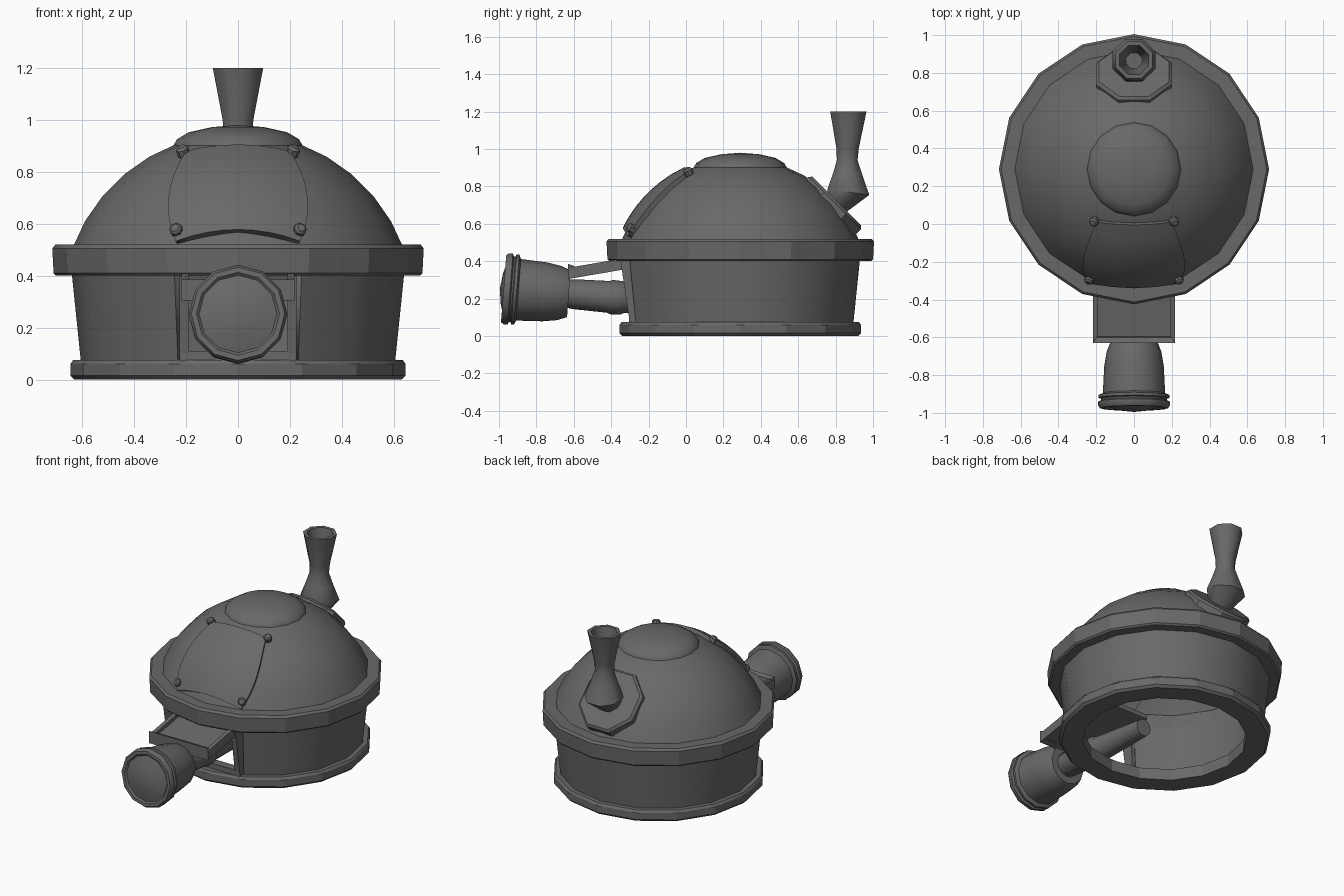
import bpy, bmesh, math
from math import sin, cos, radians, pi
from mathutils import Matrix, Vector

cube = bpy.data.objects.get("Cube")
if cube:
    bpy.data.objects.remove(cube, do_unlink=True)

CENTRE_Y = 0.29
DOME_Z, DOME_R = 0.27, 0.68
BODY = Matrix.Translation((0, CENTRE_Y, 0))

iron = bpy.data.materials.new("dark_iron")
iron.use_nodes = True
GREY = (0.14, 0.14, 0.14, 1)
iron.diffuse_color = GREY
bsdf = iron.node_tree.nodes["Principled BSDF"]
bsdf.inputs["Base Color"].default_value = GREY
bsdf.inputs["Roughness"].default_value = 0.7


def finish(name, bm, matrix=Matrix(), angle=35):
    """Turn a bmesh into a shaded object, keeping edges above the angle sharp."""
    bmesh.ops.remove_doubles(bm, verts=bm.verts, dist=0.0005)
    bmesh.ops.recalc_face_normals(bm, faces=bm.faces)
    bm.transform(matrix)
    for face in bm.faces:
        face.smooth = True
    for edge in bm.edges:
        edge.smooth = len(edge.link_faces) == 2 and edge.calc_face_angle(0) < radians(angle)
    mesh = bpy.data.meshes.new(name)
    bm.to_mesh(mesh)
    bm.free()
    mesh.materials.append(iron)
    obj = bpy.data.objects.new(name, mesh)
    bpy.context.collection.objects.link(obj)
    return obj


def bridge(bm, loops, closed=False, skip=()):
    """Join neighbouring vertex rings with quads."""
    pairs = list(zip(loops, loops[1:]))
    if closed:
        pairs.append((loops[-1], loops[0]))
    for a, b in pairs:
        n = len(a)
        for i in range(n):
            if i not in skip:
                bm.faces.new((a[i], a[(i + 1) % n], b[(i + 1) % n], b[i]))


def lathe(name, profile, sides, matrix=BODY, closed=False, angle=35, turn=0, skip=()):
    bm = bmesh.new()
    loops = []
    for r, z in profile:
        loops.append([bm.verts.new((r * cos(turn + 2 * pi * i / sides),
                                    r * sin(turn + 2 * pi * i / sides), z))
                      for i in range(sides)])
    bridge(bm, loops, closed, skip)
    return finish(name, bm, matrix, angle)


def block(name, corners_low, corners_high):
    """Box-like solid from two four-point outlines."""
    bm = bmesh.new()
    low = [bm.verts.new(p) for p in corners_low]
    high = [bm.verts.new(p) for p in corners_high]
    bridge(bm, [low, high])
    bm.faces.new(low)
    bm.faces.new(high)
    return finish(name, bm)


def slab(name, x0, x1, y0, y1, bottom, top):
    """Box whose bottom and top heights are functions of y."""
    outline = [(x0, y0), (x1, y0), (x1, y1), (x0, y1)]
    return block(name, [(x, y, bottom(y)) for x, y in outline],
                 [(x, y, top(y)) for x, y in outline])


# Body: base ring, wall with a front opening, rim band
lathe("base_ring", [(0.50, 0), (0.63, 0), (0.645, 0.015), (0.645, 0.06),
                    (0.635, 0.075), (0.50, 0.075)], 16, closed=True, angle=20)
wall = lathe("drum_wall", [(0.605, 0.07), (0.64, 0.41)], 16, skip=(11, 12))
thick = wall.modifiers.new("thickness", 'SOLIDIFY')
thick.thickness = 0.05
thick.offset = -1
lathe("rim_band", [(0.59, 0.40), (0.70, 0.40), (0.71, 0.41), (0.715, 0.505),
                   (0.703, 0.52), (0.62, 0.52)], 16, closed=True, angle=20)

# Dome and its top cap
lathe("dome", [(DOME_R * cos(radians(a)), DOME_Z + DOME_R * sin(radians(a)))
               for a in range(20, 91, 10)], 16)
lathe("dome_cap", [(0.25, 0.86), (0.252, 0.895), (0.235, 0.925), (0.19, 0.952),
                   (0.10, 0.972), (0, 0.98)], 16, angle=40)


def on_dome(x, z, lift):
    """Point on the front of the dome, at a given height above its skin."""
    r = DOME_R + lift
    depth = math.sqrt(r * r - x * x - (z - DOME_Z) ** 2)
    return Vector((x, CENTRE_Y - depth, z))


# Curved hatch plate on the front of the dome
bm = bmesh.new()
STEPS = 8
grid = []
for j in range(STEPS + 1):
    v = j / STEPS
    half = 0.24 + 0.15 * v - 0.19 * v * v
    row = []
    for i in range(STEPS + 1):
        u = 2 * i / STEPS - 1
        low, high = 0.578 - 0.045 * u * u, 0.905 - 0.025 * u * u
        row.append(bm.verts.new(on_dome(u * half, low + (high - low) * v, 0.02)))
    grid.append(row)
for a, b in zip(grid, grid[1:]):
    for i in range(STEPS):
        bm.faces.new((a[i], a[i + 1], b[i + 1], b[i]))
hatch = finish("hatch_plate", bm)
thick = hatch.modifiers.new("thickness", 'SOLIDIFY')
thick.thickness = 0.035
thick.offset = -1

# Hatch bolts
for side, tag in ((1, "left"), (-1, "right")):
    for x, z, level in ((0.21, 0.873, "upper"), (0.235, 0.573, "lower")):
        spot = on_dome(side * x, z, 0.015)
        normal = spot - Vector((0, CENTRE_Y, DOME_Z))
        place = Matrix.Translation(spot) @ normal.to_track_quat('Z', 'Y').to_matrix().to_4x4()
        lathe(f"hatch_bolt_{level}_{tag}", [(0, -0.01), (0.025, -0.01), (0.025, 0.018),
                                            (0.016, 0.028), (0, 0.028)], 8, place)

# Opening frame: two posts and a sill
for side, tag in ((1, "left"), (-1, "right")):
    xs = (side * 0.19, side * 0.226)
    block(f"frame_post_{tag}",
          [(xs[0], -0.30, 0.07), (xs[1], -0.30, 0.07), (xs[1], -0.24, 0.07), (xs[0], -0.24, 0.07)],
          [(xs[0], -0.35, 0.40), (xs[1], -0.35, 0.40), (xs[1], -0.26, 0.40), (xs[0], -0.26, 0.40)])
slab("frame_sill", -0.22, 0.22, -0.305, -0.25, lambda y: 0.07, lambda y: 0.11)


# Sloping hood with a raised lip, running back into the drum
def hood(offset):
    return lambda y: 0.325 + offset + 0.17 * (y + 0.63)


slab("hood_plate", -0.205, 0.205, -0.62, -0.12, hood(-0.015), hood(0.015))
for side, tag in ((1, "left"), (-1, "right")):
    slab(f"hood_lip_{tag}", side * 0.19, side * 0.217, -0.63, -0.33, hood(-0.02), hood(0.04))
block("hood_lip_front",
      [(-0.217, -0.63, 0.305), (0.217, -0.63, 0.305), (0.20, -0.59, 0.315), (-0.20, -0.59, 0.315)],
      [(-0.217, -0.63, 0.385), (0.217, -0.63, 0.385), (0.20, -0.60, 0.375), (-0.20, -0.60, 0.375)])

# Front lamp-shaped nozzle on a long tube, tilted slightly down to the back
aim = Matrix.Translation((0, -0.995, 0.255)) @ Matrix.Rotation(radians(-94.5), 4, 'X')
lathe("nozzle", [(0, 0), (0.08, 0.01), (0.15, 0.03), (0.16, 0.02), (0.18, 0.02),
                 (0.19, 0.035), (0.19, 0.055), (0.175, 0.062), (0.175, 0.07),
                 (0.188, 0.075), (0.188, 0.09), (0.165, 0.10), (0.158, 0.24),
                 (0.145, 0.32), (0.125, 0.37), (0.08, 0.37)], 12, aim)
lathe("nozzle_tube", [(0.075, 0.36), (0.08, 0.40), (0.085, 0.58), (0.092, 0.60),
                      (0.09, 0.65), (0.08, 0.67), (0.055, 1.09), (0, 1.09)], 12, aim)

# Octagonal mounting plate on the back of the dome
tilt = Matrix.Translation((0, 0.785, 0.70)) @ Matrix.Rotation(radians(-45), 4, 'X')
lathe("chimney_plate", [(0, -0.06), (0.215, -0.06), (0.215, 0.015), (0.20, 0.03), (0, 0.03)],
      8, tilt, turn=pi / 8)

# Chimney: bent foot, bulge, neck and hollow flared mouth
bm = bmesh.new()
rings = []
for y, z, r, lean in ((0.80, 0.70, 0.07, -45), (0.868, 0.77, 0.122, -8), (0.863, 0.865, 0.085, 0),
                      (0.862, 0.94, 0.06, 0), (0.864, 1.00, 0.064, 0), (0.868, 1.20, 0.105, 0),
                      (0.868, 1.20, 0.082, 0), (0.864, 1.00, 0.045, 0)):
    place = Matrix.Translation((0, y, z)) @ Matrix.Rotation(radians(lean), 4, 'X')
    rings.append([bm.verts.new(place @ Vector((r * cos(a), r * sin(a), 0)))
                  for a in (pi / 8 + k * pi / 4 for k in range(8))])
bridge(bm, rings)
bm.faces.new(rings[0])
bm.faces.new(rings[-1])
finish("chimney", bm, angle=46)
